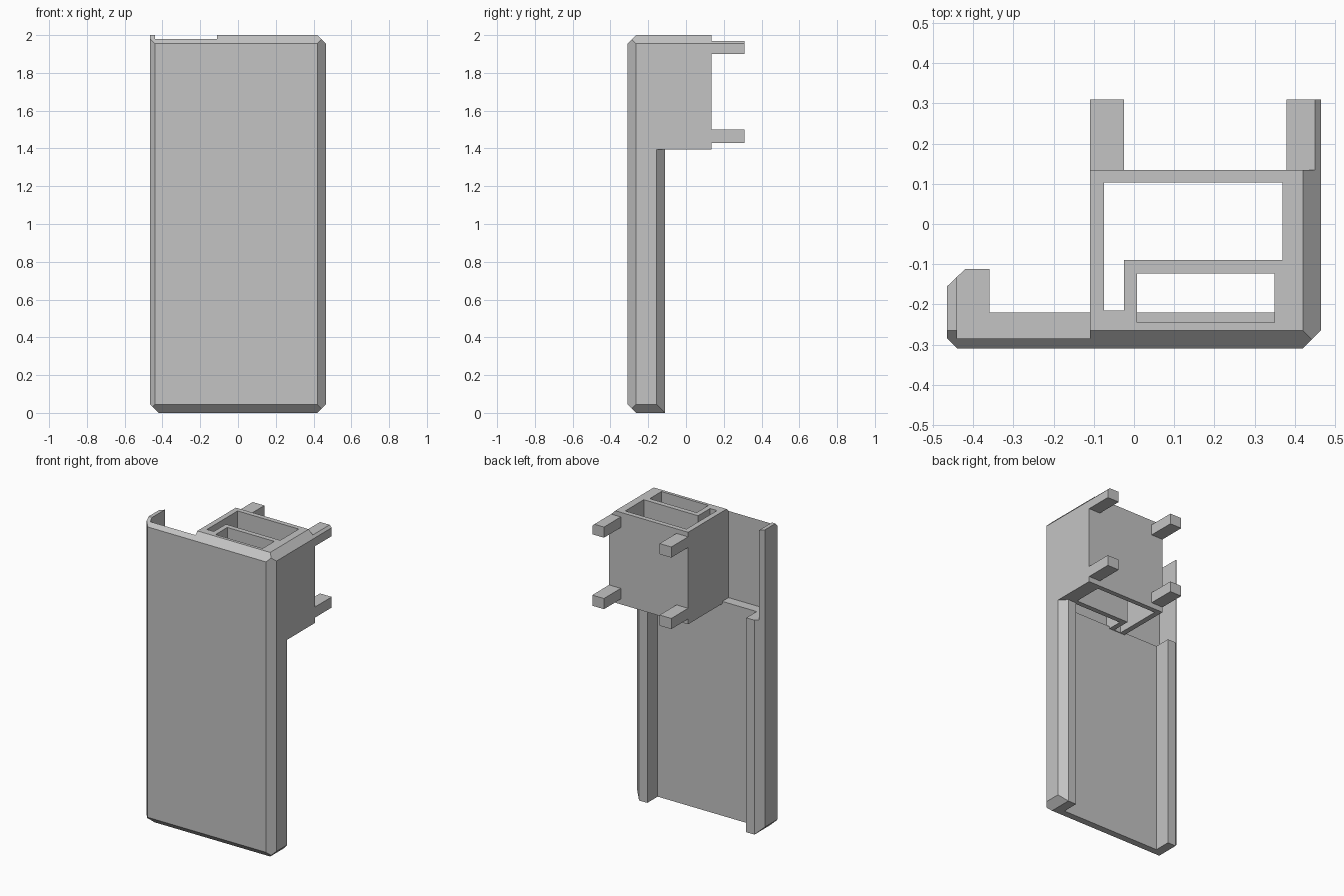
import bpy, bmesh
from mathutils import Vector

cube = bpy.data.objects.get("Cube")
if cube:
    bpy.data.objects.remove(cube, do_unlink=True)

grey = bpy.data.materials.new("plain_grey")
grey.use_nodes = True
grey.diffuse_color = (0.55, 0.55, 0.55, 1)
grey.node_tree.nodes["Principled BSDF"].inputs["Base Color"].default_value = grey.diffuse_color

HX, FRONT, TOP, CH = 0.465, -0.31, 2.0, 0.045   # half width, front, height, chamfer
LEDGE, BOX_BOTTOM, BOX_X, BOX_Y = 1.41, 1.395, -0.11, 0.135


def prism(name, outline, z0, z1, cuts=()):
    """Extrude a plan outline, then slice chamfers given as (point, outward normal)."""
    bm = bmesh.new()
    base = bm.faces.new([bm.verts.new((x, y, z0)) for x, y in outline])
    ext = bmesh.ops.extrude_face_region(bm, geom=[base])
    for v in ext["geom"]:
        if isinstance(v, bmesh.types.BMVert):
            v.co.z = z1
    for point, normal in cuts:
        geom = bm.verts[:] + bm.edges[:] + bm.faces[:]
        cut = bmesh.ops.bisect_plane(bm, geom=geom, plane_co=point,
                                     plane_no=Vector(normal), clear_outer=True)
        edges = [e for e in cut["geom_cut"] if isinstance(e, bmesh.types.BMEdge)]
        bmesh.ops.edgeloop_fill(bm, edges=edges)
    bmesh.ops.recalc_face_normals(bm, faces=bm.faces[:])
    mesh = bpy.data.meshes.new(name)
    bm.to_mesh(mesh)
    bm.free()
    mesh.materials.append(grey)
    obj = bpy.data.objects.new(name, mesh)
    bpy.context.collection.objects.link(obj)
    return obj


def rect(x0, x1, y0, y1):
    return [(x0, y0), (x1, y0), (x1, y1), (x0, y1)]


def combine(obj, other, operation):
    """Apply a boolean and discard the second object."""
    other.hide_render = True
    mod = obj.modifiers.new(operation, "BOOLEAN")
    mod.object, mod.operation, mod.solver = other, operation, "EXACT"
    bpy.context.view_layer.objects.active = obj
    bpy.ops.object.modifier_apply(modifier=mod.name)
    bpy.data.objects.remove(other, do_unlink=True)


# Chamfer planes
front_top = ((0, FRONT, TOP - CH), (0, -1, 1))
right_top = ((HX, 0, TOP - CH), (1, 0, 1))
front_bottom = ((0, FRONT, CH), (0, -1, -1))
side_bottoms = [((s * HX, 0, CH), (s, 0, -1)) for s in (1, -1)]

# Front corners shared by both levels
front_edge = [(-HX, -0.285), (-0.44, FRONT), (HX - CH, FRONT), (HX, FRONT + CH)]

# Lower panel with a rail along each side
lower = front_edge + [(HX, -0.155), (0.42, -0.112), (0.36, -0.112), (0.36, -0.22),
                      (-0.36, -0.22), (-0.36, -0.112), (-0.42, -0.112), (-HX, -0.155)]
panel = prism("panel_and_rails", lower, 0, LEDGE, [front_bottom] + side_bottoms)

# Upper housing with a thin wall wrapping round the left of the front
upper = front_edge + [(HX, BOX_Y), (BOX_X, BOX_Y), (BOX_X, -0.285), (-0.44, -0.285),
                      (-0.44, -0.131), (-HX, -0.155)]
body = prism("housing_body", upper, BOX_BOTTOM, TOP, [front_top, right_top])

# Angled shaft and rectangular pocket through the housing
shaft = [(-0.075, -0.215), (-0.025, -0.215), (-0.025, -0.09),
         (0.37, -0.09), (0.37, 0.103), (-0.075, 0.103)]
for outline in (shaft, rect(0.008, 0.35, -0.245, -0.123)):
    combine(body, prism("cutter", outline, 1.2, 2.2), "DIFFERENCE")
combine(body, panel, "UNION")

# Four mounting pegs on the back
for level, z0 in (("upper", 1.9), ("lower", 1.43)):
    for side, x0 in (("right", BOX_X), ("left", HX - 0.085)):
        prism(f"{level}_{side}_peg", rect(x0, x0 + 0.085, BOX_Y, 0.31),
              z0, z0 + 0.07, [right_top] if (level, side) == ("upper", "left") else [])
